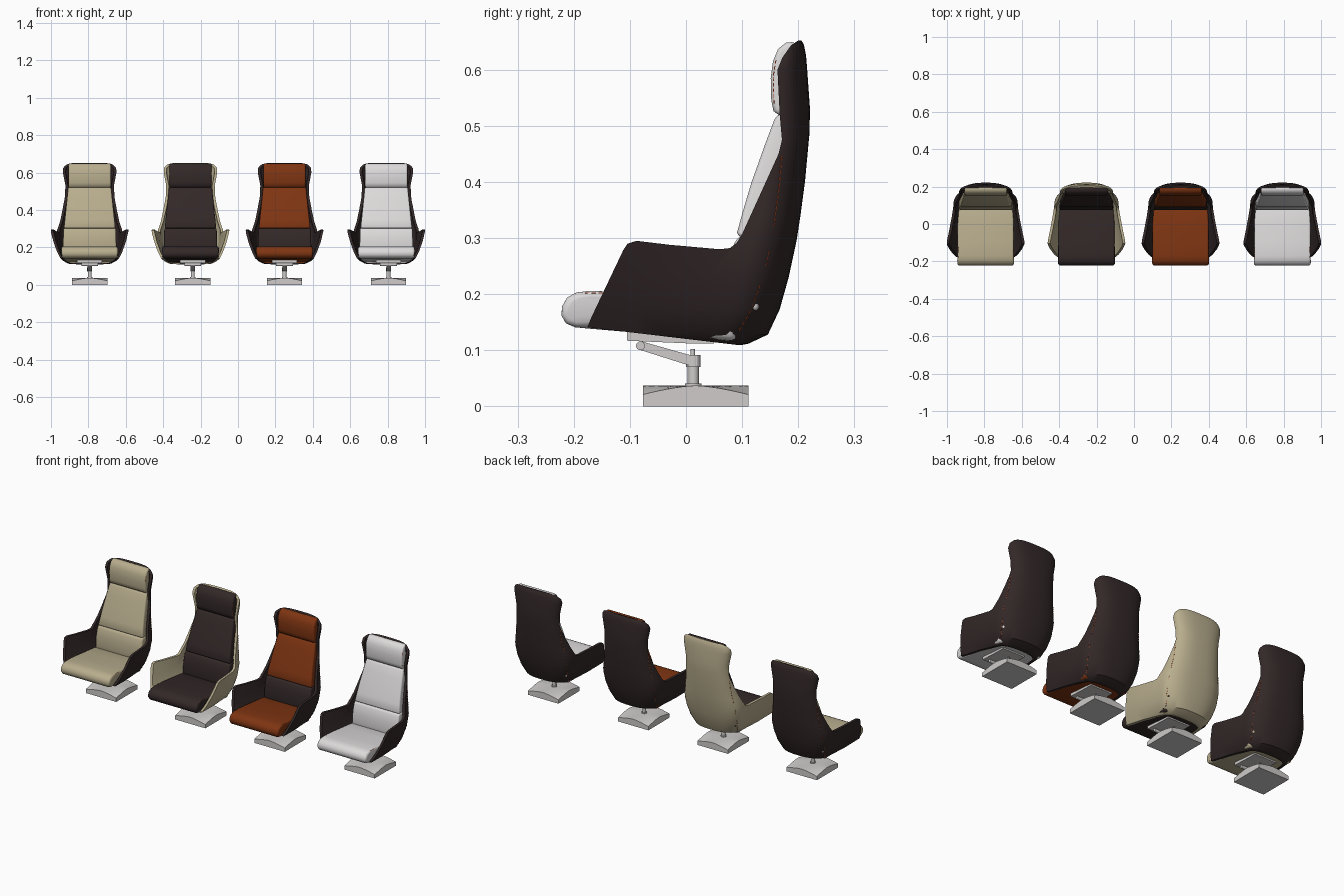
import bpy, bmesh, math
from mathutils import Vector

cube = bpy.data.objects.get("Cube")
if cube:
    bpy.data.objects.remove(cube, do_unlink=True)


def material(name, rgb):
    m = bpy.data.materials.new(name)
    m.use_nodes = True
    m.diffuse_color = (*rgb, 1)
    m.node_tree.nodes["Principled BSDF"].inputs["Base Color"].default_value = (*rgb, 1)
    return m


BROWN = material("dark brown leather", (.033, .021, .021))
BEIGE = material("beige leather", (.48, .42, .27))
RUST = material("rust leather", (.21, .035, .006))
WHITE = material("white leather", (.72, .70, .70))
METAL = material("pale metal", (.62, .60, .59))
THREAD = material("orange thread", (.45, .07, .015))


def finish(bm, name, mat, x, angle=40):
    bmesh.ops.recalc_face_normals(bm, faces=bm.faces)
    me = bpy.data.meshes.new(name)
    bm.to_mesh(me)
    bm.free()
    me.materials.append(mat)
    me.polygons.foreach_set("use_smooth", [True] * len(me.polygons))
    me.set_sharp_from_angle(angle=math.radians(angle))
    ob = bpy.data.objects.new(name, me)
    ob.location.x = x
    bpy.context.collection.objects.link(ob)
    return ob


def apply_modifiers(ob, angle=40):
    dg = bpy.context.evaluated_depsgraph_get()
    me = bpy.data.meshes.new_from_object(ob.evaluated_get(dg))
    ob.modifiers.clear()
    ob.data = me
    me.polygons.foreach_set("use_smooth", [True] * len(me.polygons))
    me.set_sharp_from_angle(angle=math.radians(angle))


def prism(name, profile, width, mat, x, bevel=0):
    """Side profile (y, z) extruded across x; width is a number or a function of z."""
    half = width if callable(width) else lambda z: width
    bm = bmesh.new()
    left = [bm.verts.new((-half(z), y, z)) for y, z in profile]
    right = [bm.verts.new((half(z), y, z)) for y, z in profile]
    bm.faces.new(left)
    bm.faces.new(right)
    for i in range(len(profile)):
        j = (i + 1) % len(profile)
        bm.faces.new((left[i], left[j], right[j], right[i]))
    ob = finish(bm, name, mat, x)
    if bevel:
        mod = ob.modifiers.new("round", "BEVEL")
        mod.width, mod.segments = bevel, 4
        mod.limit_method, mod.angle_limit = "ANGLE", math.radians(45)
        apply_modifiers(ob, 50)
    return ob


def cylinder(name, radius, length, centre, mat, x, along_x=False):
    bm = bmesh.new()
    bmesh.ops.create_cone(bm, cap_ends=True, segments=24, radius1=radius, radius2=radius, depth=length)
    if along_x:
        for v in bm.verts:
            v.co = (v.co.z, v.co.y, -v.co.x)
    bmesh.ops.translate(bm, verts=bm.verts, vec=centre)
    return finish(bm, name, mat, x)


# Shell sections: height, front half width, rear half width, corner start y, back y
SHELL = [(.104, .105, .09, .02, .075), (.112, .128, .115, .03, .112), (.128, .15, .135, .05, .146),
         (.173, .175, .155, .07, .167), (.23, .20, .168, .09, .183), (.295, .225, .172, .10, .197),
         (.34, .20, .158, .115, .204), (.40, .17, .146, .13, .212), (.486, .14, .133, .155, .22),
         (.53, .13, .13, .162, .221), (.60, .145, .143, .165, .216), (.625, .143, .142, .167, .214),
         (.645, .13, .128, .17, .21), (.655, .113, .112, .175, .204)]
FRONT, POWER = -.19, 2.5


def section(z):
    for a, b in zip(SHELL, SHELL[1:]):
        if z <= b[0]:
            t = (z - a[0]) / (b[0] - a[0])
            return [p + (q - p) * t for p, q in zip(a, b)][1:]


def shell_x(y, z):
    """Outer half width of the shell at a point of its side."""
    wf, wb, yc, yb = section(z)
    if y < yc:
        return wf + (wb - wf) * (y - FRONT) / (yc - FRONT)
    return wb * (1 - min(1, (y - yc) / (yb - yc)) ** POWER) ** (1 / POWER)


def u_curve(z, inset):
    wf, wb, yc, yb = section(z)
    wf, wb, yb = wf - inset, wb - inset, yb - inset
    side = [(wf + (wb - wf) * i / 5, FRONT + (yc - FRONT) * i / 5) for i in range(5)]
    for i in range(13):
        a = math.pi / 2 * i / 12
        side.append((wb * math.cos(a) ** (2 / POWER) if i < 12 else 0,
                     yc + (yb - yc) * math.sin(a) ** (2 / POWER)))
    return side + [(-px, py) for px, py in side[-2::-1]]


def shell(mat, x):
    bm = bmesh.new()
    rings = []
    for row in SHELL:
        loop = u_curve(row[0], 0) + u_curve(row[0], .014)[::-1]
        rings.append([bm.verts.new((px, py, row[0])) for px, py in loop])
    n = len(rings[0])
    for a, b in zip(rings, rings[1:]):
        for i in range(n):
            j = (i + 1) % n
            bm.faces.new((a[i], a[j], b[j], b[i]))
    for r in (rings[0], rings[-1]):
        for i in range(n // 2 - 1):
            bm.faces.new((r[i], r[i + 1], r[n - 2 - i], r[n - 1 - i]))
    ob = finish(bm, "wrap_shell", mat, x)
    # Side silhouette trims the arms, the wings and the sloping underside
    outline = [(-.176, .141), (-.168, .16), (-.112, .278), (-.104, .29), (-.088, .295), (-.03, .288),
               (.06, .28), (.078, .282), (.09, .291), (.10, .307), (.165, .45), (.171, .475),
               (.167, .52), (.163, .60), (.172, .622), (.187, .643), (.20, .652), (.30, .652),
               (.30, .109), (.095, .109)]
    cutter = prism("shell_cutter", outline, .3, mat, x)
    mod = ob.modifiers.new("trim", "BOOLEAN")
    mod.operation, mod.solver, mod.object = "INTERSECT", "EXACT", cutter
    apply_modifiers(ob, 35)
    bpy.data.objects.remove(cutter, do_unlink=True)


def stitching(name, path, x):
    """Row of short thread dashes along a path, mirrored to both sides."""
    cu = bpy.data.curves.new(name, "CURVE")
    cu.dimensions, cu.bevel_depth, cu.bevel_resolution = "3D", .0013, 1
    cu.materials.append(THREAD)
    for s in (-1, 1):
        for a, b in zip(path, path[1:]):
            a, b = Vector(a), Vector(b)
            count = max(1, round((b - a).length / .011))
            for k in range(count):
                sp = cu.splines.new("POLY")
                sp.points.add(1)
                for pt, t in zip(sp.points, (k, k + .65)):
                    p = a.lerp(b, t / count)
                    pt.co = (s * p.x, p.y, p.z, 1)
    ob = bpy.data.objects.new(name, cu)
    ob.location.x = x
    bpy.context.collection.objects.link(ob)


def foot_plate(x):
    """Square foot with a top that droops towards the four corners."""
    bm = bmesh.new()
    bmesh.ops.create_grid(bm, x_segments=16, y_segments=16, size=.094)
    top = list(bm.verts)
    ext = bmesh.ops.extrude_face_region(bm, geom=bm.faces[:], use_keep_orig=True)
    for v in top:
        v.co.z = .037 - .016 * abs(v.co.x * v.co.y / .094 ** 2) ** 1.5
    for v in ext["geom"]:
        if isinstance(v, bmesh.types.BMVert):
            v.co.z = 0
    bmesh.ops.translate(bm, verts=bm.verts, vec=(0, .017, 0))
    finish(bm, "foot_plate", METAL, x)


def pedestal(x):
    foot_plate(x)
    cylinder("column", .010, .045, (0, .013, .055), METAL, x)
    cylinder("column_collar", .015, .004, (0, .013, .039), METAL, x)
    cylinder("arm_hub", .013, .021, (0, .013, .081), METAL, x)
    cylinder("hub_pin", .004, .02, (0, .012, .092), METAL, x)
    prism("tilt_arm", [(-.083, .101), (-.08, .116), (.005, .092), (.02, .09), (.02, .073), (.002, .074)],
          .012, METAL, x)
    cylinder("tilt_pivot", .008, .09, (0, -.081, .108), METAL, x, True)
    prism("seat_mount", [(-.105, .117), (-.105, .138), (.05, .125), (.05, .112), (.01, .112)],
          .067, METAL, x)


def chair(x, base_x, shell_mat, seat_mat, lumbar_mat):
    pedestal(base_x)
    shell(shell_mat, x)
    prism("seat_cushion", [(-.178, .139), (-.198, .141), (-.214, .148), (-.222, .162), (-.221, .178),
                           (-.212, .194), (-.195, .203), (-.17, .206), (-.10, .203), (0, .192),
                           (.09, .182), (.09, .116)],
          lambda z: .128 + .024 * min(1, max(0, (z - .115) / .035)), seat_mat, x, .012)
    prism("lumbar_cushion", [(.078, .17), (.075, .20), (.077, .25), (.086, .29), (.093, .303),
                             (.13, .303), (.13, .17)],
          lambda z: .143 - .03 * (z - .2), lumbar_mat, x, .009)
    prism("back_cushion", [(.094, .301), (.091, .31), (.102, .35), (.117, .40), (.142, .47), (.157, .51),
                           (.164, .521), (.185, .521), (.165, .40), (.14, .301)],
          lambda z: .138 - .105 * (z - .3), seat_mat, x, .008)
    prism("headrest", [(.166, .519), (.156, .526), (.152, .545), (.151, .585), (.155, .615), (.164, .637),
                       (.178, .648), (.197, .65), (.197, .519)],
          lambda z: .113, seat_mat, x, .009)
    # Seams on the shell sides, the seat edge and the headrest
    seam = [(.095, .135), (.112, .165), (.13, .21), (.147, .27), (.158, .33), (.166, .39), (.171, .45)]
    stitching("shell_stitching", [(shell_x(y, z), y, z) for y, z in seam], x)
    stitching("seat_stitching", [(.146, -.205, .194), (.147, -.18, .202), (.147, -.12, .201)], x)
    stitching("headrest_stitching", [(.111, .157, .54), (.111, .156, .59), (.111, .161, .62)], x)


chair(-.793, -.793, BROWN, BEIGE, BEIGE)
chair(-.254, -.242, BEIGE, BROWN, BROWN)
chair(.249, .249, BROWN, RUST, BROWN)
chair(.793, .805, BROWN, WHITE, WHITE)
